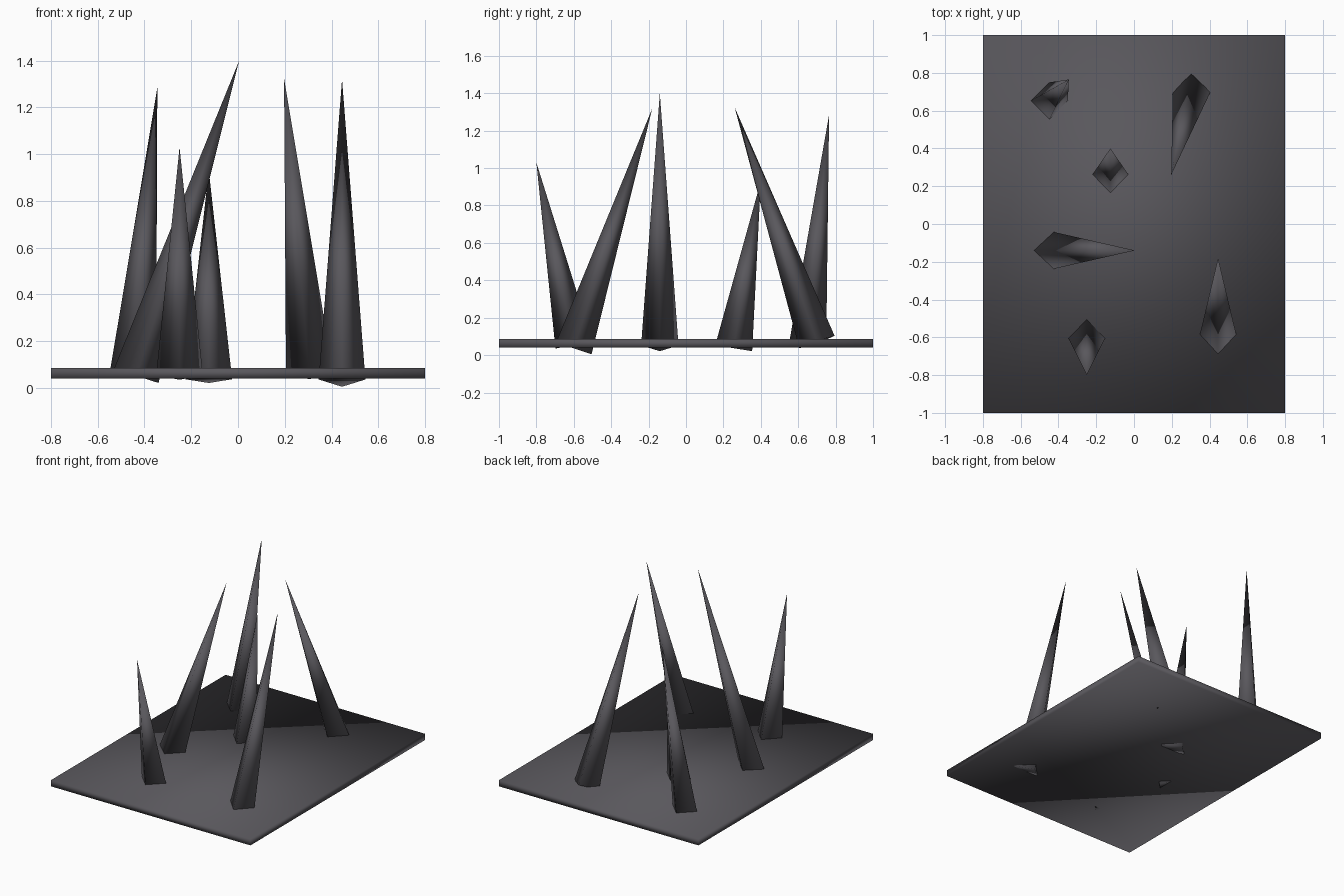
import bpy
import math
from mathutils import Vector, Matrix

if "Cube" in bpy.data.objects:
    bpy.data.objects.remove(bpy.data.objects["Cube"])

metal = bpy.data.materials.new("dark grey metal")
metal.diffuse_color = (0.1, 0.096, 0.108, 1)
metal.use_nodes = True
metal.node_tree.nodes["Principled BSDF"].inputs["Base Color"].default_value = metal.diffuse_color


def finish(name):
    obj = bpy.context.object
    obj.name = name
    obj.data.materials.append(metal)
    bpy.ops.object.shade_smooth()
    return obj


# Flat base plate
bpy.ops.mesh.primitive_cube_add(size=1)
plate = finish("base_plate")
plate.data.transform(Matrix.Translation((0, 0, 0.0625)) @ Matrix.Diagonal((1.6, 2, 0.045, 1)))


# Four-sided spike leaning from its base centre to its tip
def spike(name, base, tip):
    base, tip = Vector(base), Vector(tip)
    axis = tip - base
    bpy.ops.mesh.primitive_cone_add(vertices=4, radius1=0.1, radius2=0, depth=axis.length)
    obj = finish(name)
    turn = Vector((0, 0, 1)).rotation_difference(axis).to_matrix().to_4x4()
    obj.data.transform(Matrix.Translation((base + tip) / 2) @ turn)


spikes = [
    ((-0.45, 0.65, 0.05), (-0.345, 0.765, 1.285)),
    ((-0.25, -0.60, 0.055), (-0.25, -0.80, 1.03)),
    ((-0.125, 0.255, 0.037), (-0.125, 0.40, 0.93)),
    ((-0.435, -0.14, 0.052), (0.005, -0.14, 1.40)),
    ((0.445, -0.60, 0.036), (0.445, -0.18, 1.32)),
    ((0.305, 0.70, 0.07), (0.197, 0.26, 1.325)),
]
for i, (b, t) in enumerate(spikes, 1):
    spike(f"spike_{i}", b, t)
